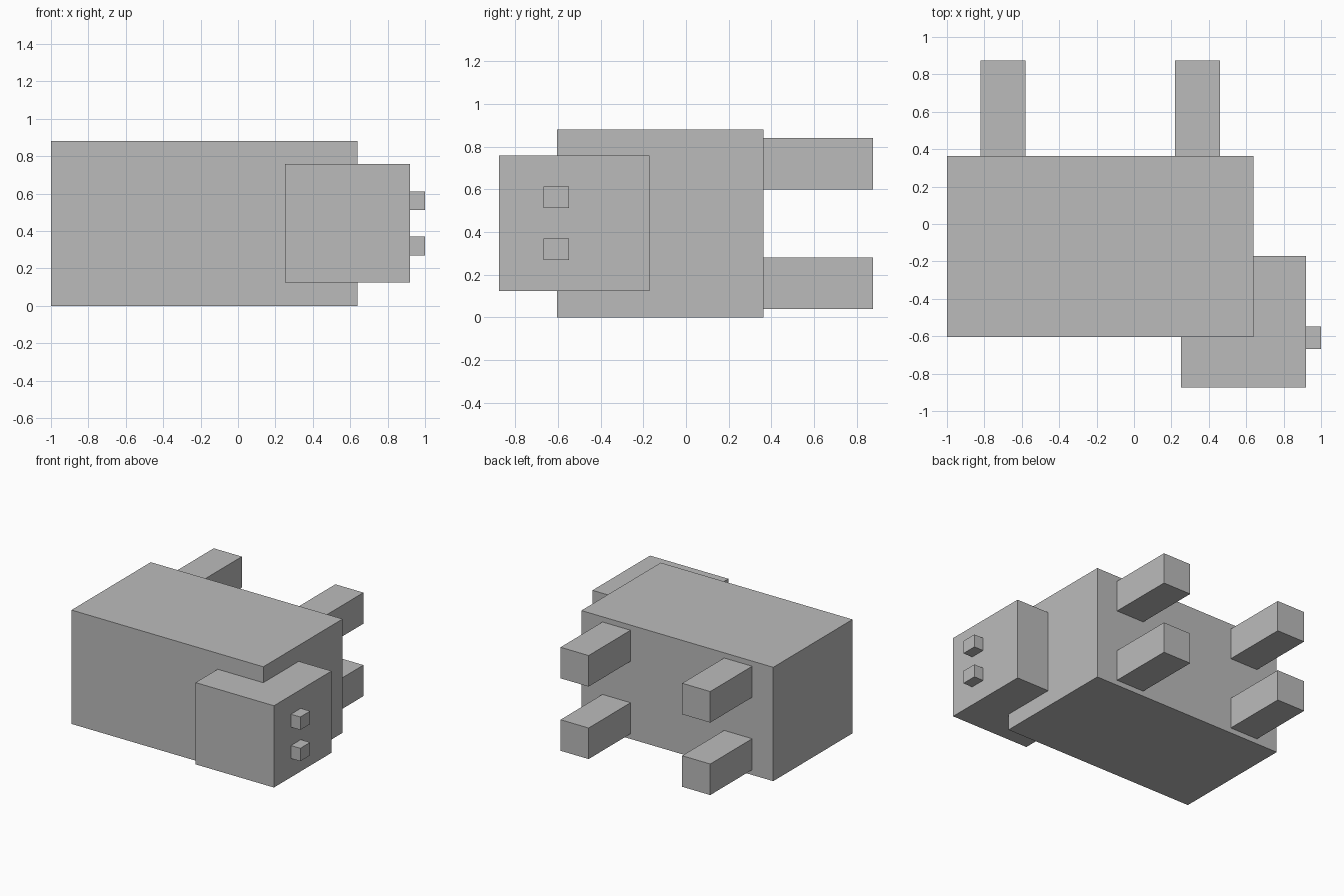
import bpy
from mathutils import Vector

cube = bpy.data.objects.get("Cube")
if cube:
    bpy.data.objects.remove(cube, do_unlink=True)

grey = bpy.data.materials.new("plain grey")
grey.use_nodes = True
colour = (0.5, 0.5, 0.5, 1)
grey.diffuse_color = colour
grey.node_tree.nodes["Principled BSDF"].inputs["Base Color"].default_value = colour


def box(name, low, high):
    """Add a flat-sided box between two opposite corners."""
    low, high = Vector(low), Vector(high)
    bpy.ops.mesh.primitive_cube_add(size=1, location=(low + high) / 2)
    part = bpy.context.object
    part.name = part.data.name = name
    part.scale = high - low
    bpy.ops.object.transform_apply(location=False, rotation=False, scale=True)
    part.data.materials.append(grey)
    return part


# Body block and the head set into its front left corner
box("body", (-1, -0.605, 0), (0.64, 0.363, 0.88))
box("head", (0.25, -0.875, 0.125), (0.92, -0.172, 0.757))

# Four square legs reaching backwards
for side, x in (("right", -0.82), ("left", 0.22)):
    for level, z in (("lower", 0.04), ("upper", 0.60)):
        box(f"{side}_{level}_leg", (x, 0.363, z), (x + 0.24, 0.875, z + 0.24))

# Two small studs on the outer face of the head
for level, z in (("lower", 0.27), ("upper", 0.512)):
    box(f"{level}_stud", (0.92, -0.667, z), (1, -0.547, z + 0.1))
